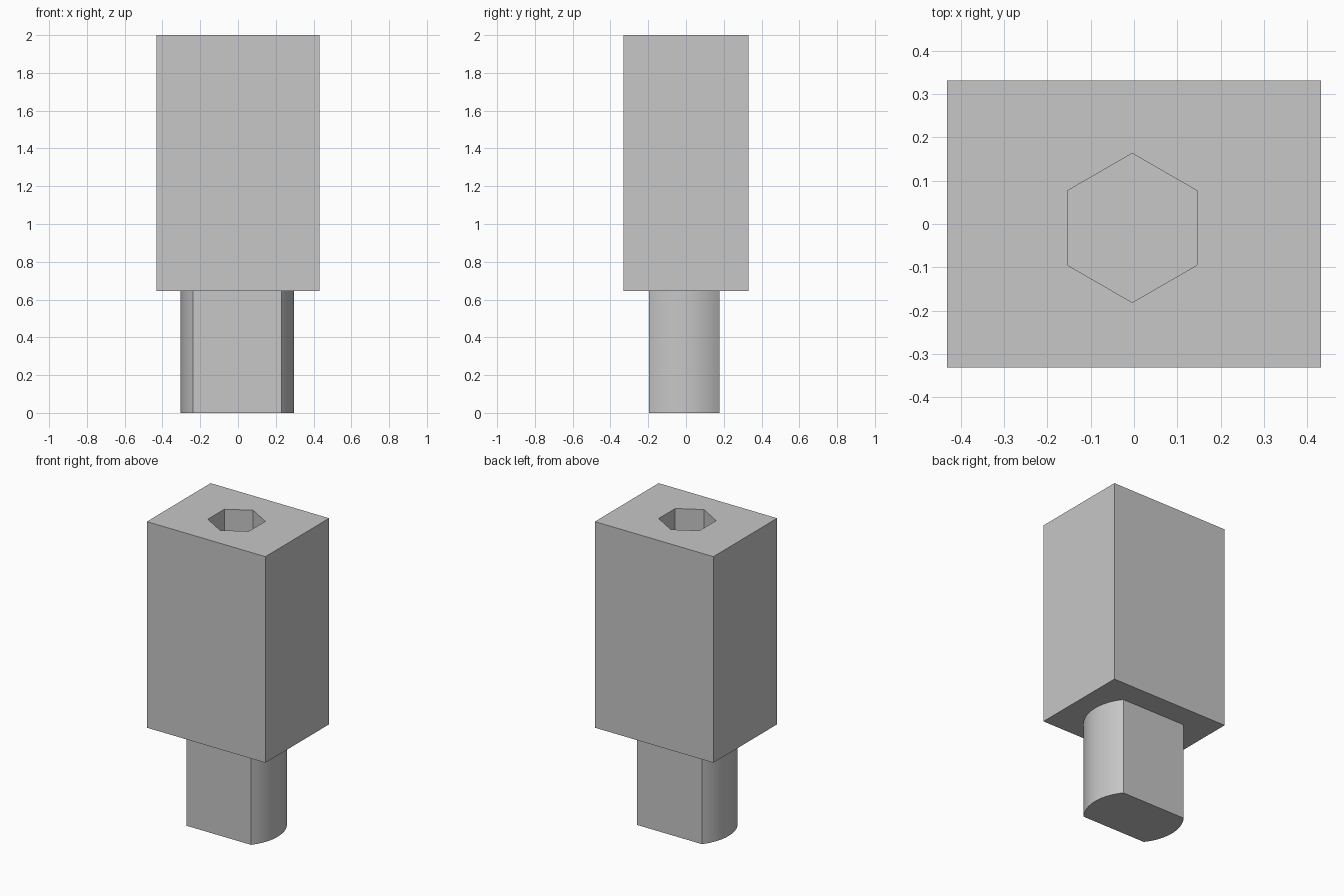
import bpy
import bmesh
from math import asin, cos, pi, sin

cube = bpy.data.objects.get("Cube")
if cube:
    bpy.data.objects.remove(cube, do_unlink=True)

HEIGHT, SHOULDER = 2.0, 0.645      # top of block, underside of block
AXIS = (-0.004, -0.009)            # shared centre of shank and socket
SOCKET_DEPTH = 0.75

grey = bpy.data.materials.new("plain grey")
grey.use_nodes = True
colour = (0.57, 0.57, 0.57, 1)
grey.diffuse_color = colour
grey.node_tree.nodes["Principled BSDF"].inputs["Base Color"].default_value = colour


def prism(name, outline, bottom, top):
    """Extrude a counter-clockwise outline into a closed solid."""
    bm = bmesh.new()
    base = bm.faces.new([bm.verts.new((x, y, bottom)) for x, y in outline])
    extruded = bmesh.ops.extrude_face_region(bm, geom=[base], use_keep_orig=True)
    verts = [g for g in extruded["geom"] if isinstance(g, bmesh.types.BMVert)]
    bmesh.ops.translate(bm, verts=verts, vec=(0, 0, top - bottom))
    bmesh.ops.recalc_face_normals(bm, faces=bm.faces[:])
    mesh = bpy.data.meshes.new(name)
    bm.to_mesh(mesh)
    bm.free()
    mesh.materials.append(grey)
    obj = bpy.data.objects.new(name, mesh)
    bpy.context.collection.objects.link(obj)
    return obj


def arc(radius, angles):
    return [(AXIS[0] + radius * cos(a), AXIS[1] + radius * sin(a)) for a in angles]


# Rectangular block
w, d = 0.431, 0.331
block = prism("block", [(-w, -d), (w, -d), (w, d), (-w, d)], SHOULDER, HEIGHT)

# Hexagonal socket cut into the top of the block
hexagon = arc(0.172, [pi / 6 + i * pi / 3 for i in range(6)])
cutter = prism("socket_cutter", hexagon, HEIGHT - SOCKET_DEPTH, HEIGHT + 0.1)
cutter.hide_render = True
cut = block.modifiers.new("socket", "BOOLEAN")
cut.operation = "DIFFERENCE"
cut.solver = "EXACT"
cut.object = cutter
bpy.ops.object.select_all(action="DESELECT")
block.select_set(True)
bpy.context.view_layer.objects.active = block
bpy.ops.object.modifier_apply(modifier=cut.name)
bpy.data.objects.remove(cutter, do_unlink=True)

# Round shank with a flat on the front and the back
radius, half_flat, steps = 0.3, 0.186, 16
limit = asin(half_flat / radius)
side = [limit * (2 * i / steps - 1) for i in range(steps + 1)]
shank = prism("shank", arc(radius, side + [a + pi for a in side]), 0, SHOULDER)
bpy.ops.object.select_all(action="DESELECT")
shank.select_set(True)
bpy.context.view_layer.objects.active = shank
bpy.ops.object.shade_smooth_by_angle(angle=pi / 6)
